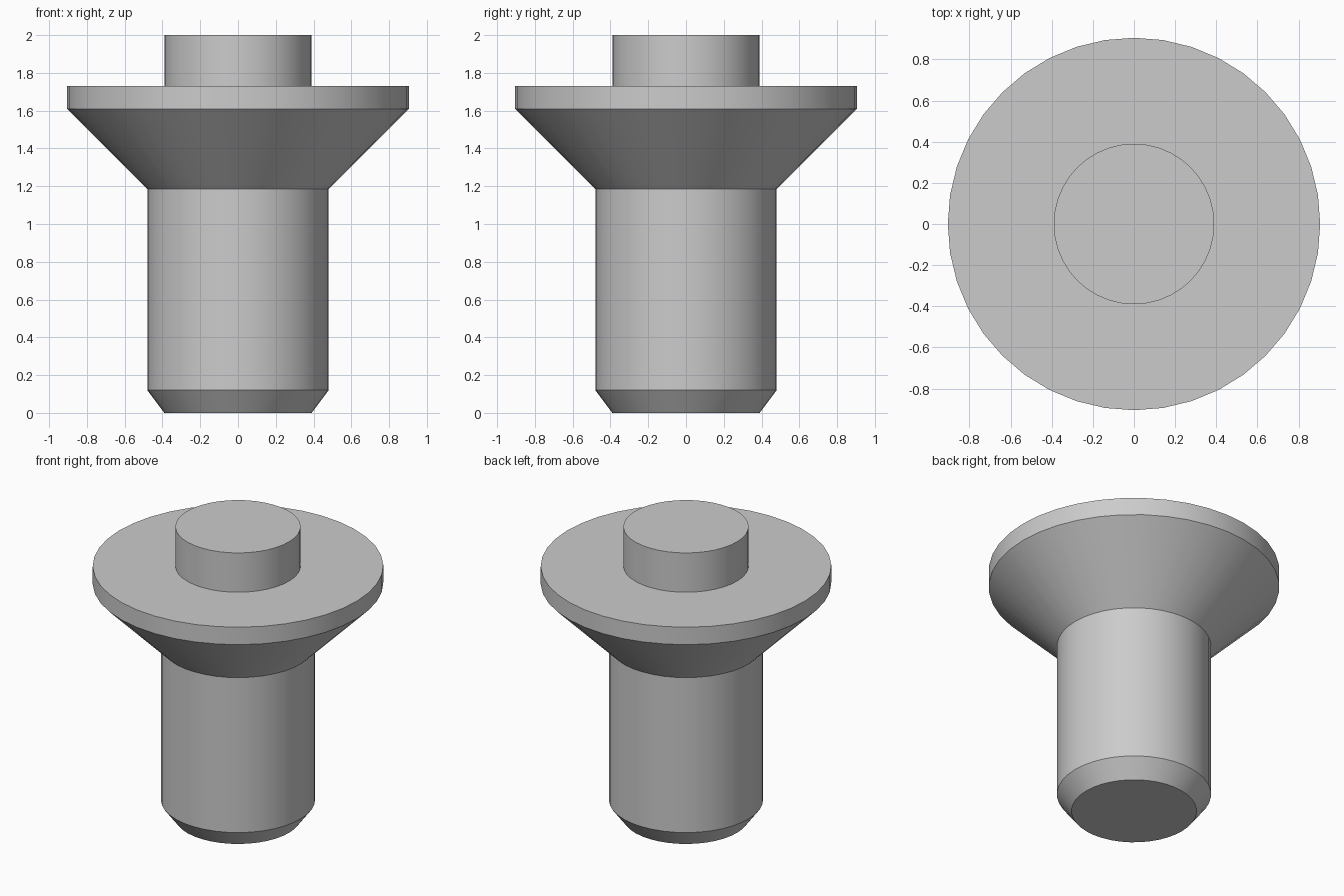
import bpy, bmesh
from math import cos, sin, tau

cube = bpy.data.objects.get("Cube")
if cube:
    bpy.data.objects.remove(cube)

SIDES = 40

# Plain grey metal
metal = bpy.data.materials.new("grey_metal")
metal.use_nodes = True
grey = (0.6, 0.6, 0.6, 1)
metal.diffuse_color = grey
metal.node_tree.nodes["Principled BSDF"].inputs["Base Color"].default_value = grey


def turned_solid(name, profile, material):
    """Closed solid turned around z from (radius, height) points, bottom to top."""
    bm = bmesh.new()
    rings = [[bm.verts.new((r * cos(tau * i / SIDES), r * sin(tau * i / SIDES), z))
              for i in range(SIDES)] for r, z in profile]
    for low, high in zip(rings, rings[1:]):
        for i in range(SIDES):
            j = (i + 1) % SIDES
            bm.faces.new((low[i], low[j], high[j], high[i]))
    bm.faces.new(rings[0][::-1])
    bm.faces.new(rings[-1])
    bmesh.ops.recalc_face_normals(bm, faces=bm.faces)
    mesh = bpy.data.meshes.new(name)
    bm.to_mesh(mesh)
    bm.free()
    mesh.materials.append(material)
    obj = bpy.data.objects.new(name, mesh)
    bpy.context.collection.objects.link(obj)
    return obj


# Chamfered tip, shank, conical head with flat rim, and top stub in one solid
profile = [
    (0.39, 0), (0.48, 0.12),
    (0.48, 1.185),
    (0.905, 1.61), (0.905, 1.73),
    (0.39, 1.73), (0.39, 2.0),
]
pin = turned_solid("countersunk_pin", profile, metal)

# Smooth round walls, crisp rims
bpy.ops.object.select_all(action="DESELECT")
pin.select_set(True)
bpy.context.view_layer.objects.active = pin
bpy.ops.object.shade_smooth_by_angle(angle=0.4)
